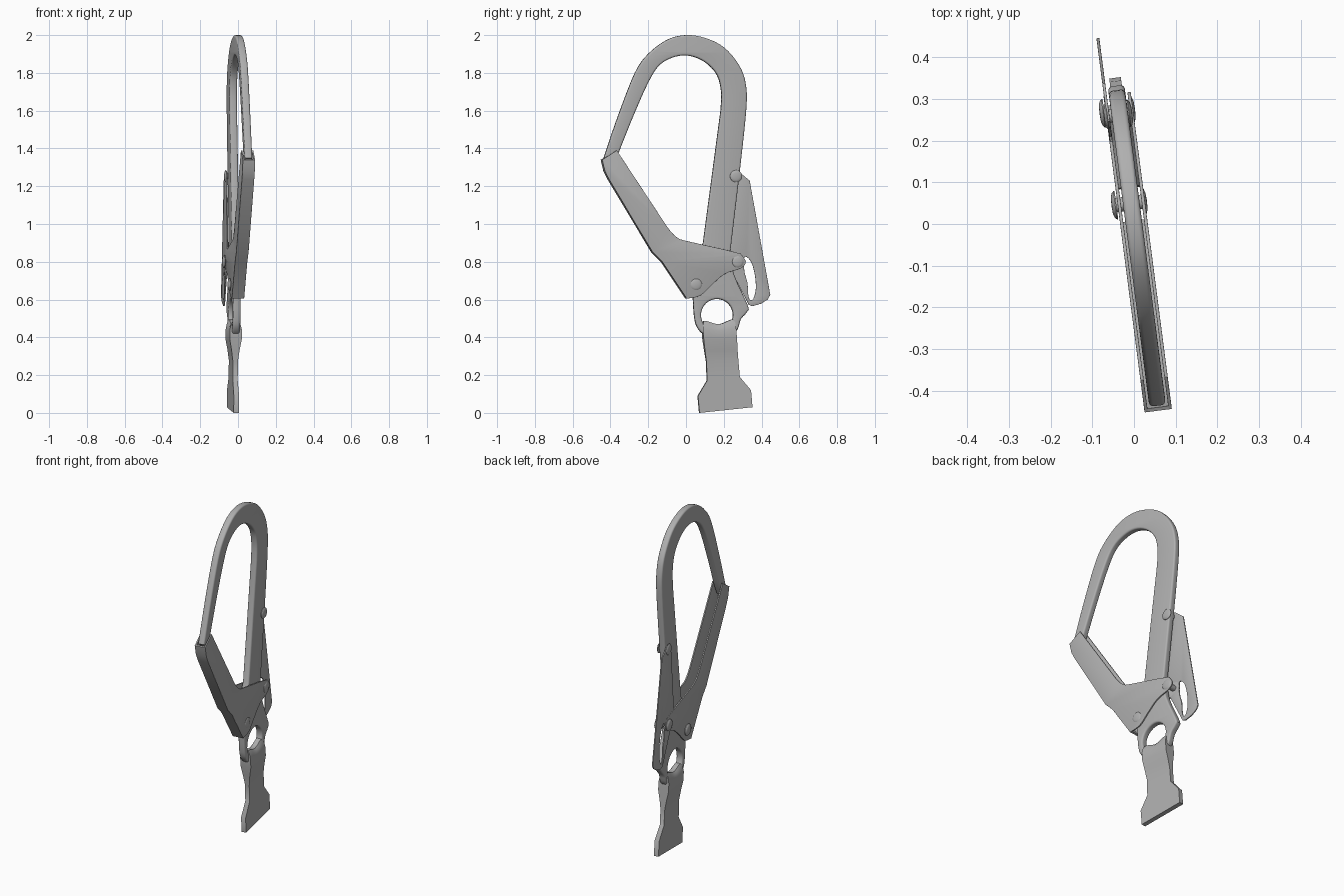
import bpy, bmesh, math
from mathutils import Matrix, Vector

if "Cube" in bpy.data.objects:
    bpy.data.objects.remove(bpy.data.objects["Cube"])

# Parts are drawn in a (y, z) plane with thickness along x, then yawed slightly
PERM = Matrix(((0, 0, 1, 0), (1, 0, 0, 0), (0, 1, 0, 0), (0, 0, 0, 1)))
PLACE = Matrix.Rotation(math.radians(7.4), 4, 'Z') @ Matrix.Diagonal((1, 1.01, 1, 1)) @ PERM

# Dark grey metal and webbing
GREY = bpy.data.materials.new("dark_grey")
GREY.diffuse_color = (0.43, 0.43, 0.43, 1)
GREY.use_nodes = True
GREY.node_tree.nodes["Principled BSDF"].inputs["Base Color"].default_value = GREY.diffuse_color


def finish(name, bm, angle=35):
    bmesh.ops.remove_doubles(bm, verts=bm.verts, dist=1e-5)
    bmesh.ops.recalc_face_normals(bm, faces=bm.faces)
    bm.transform(PLACE)
    me = bpy.data.meshes.new(name)
    bm.to_mesh(me)
    bm.free()
    me.materials.clear()
    me.materials.append(GREY)
    ob = bpy.data.objects.new(name, me)
    bpy.context.collection.objects.link(ob)
    bpy.ops.object.select_all(action='DESELECT')
    ob.select_set(True)
    bpy.context.view_layer.objects.active = ob
    bpy.ops.object.shade_smooth_by_angle(angle=math.radians(angle))
    return ob


def plate(name, loops, half, w=0.0, bevel=0.0, res=2):
    """Filled outline (first loop) with holes, thickness 2*half centred at w."""
    cu = bpy.data.curves.new(name + "_outline", 'CURVE')
    cu.dimensions, cu.fill_mode = '2D', 'BOTH'
    cu.extrude, cu.bevel_depth = half - bevel, bevel
    cu.bevel_resolution, cu.offset = res, -bevel
    for pts in loops:
        sp = cu.splines.new('POLY')
        sp.points.add(len(pts) - 1)
        for p, (y, z) in zip(sp.points, pts):
            p.co = (y, z, 0, 1)
        sp.use_cyclic_u = True
    tmp = bpy.data.objects.new(name + "_outline", cu)
    bpy.context.collection.objects.link(tmp)
    dg = bpy.context.evaluated_depsgraph_get()
    me = bpy.data.meshes.new_from_object(tmp.evaluated_get(dg))
    bm = bmesh.new()
    bm.from_mesh(me)
    bpy.data.objects.remove(tmp)
    bpy.data.meshes.remove(me)
    bmesh.ops.translate(bm, verts=bm.verts, vec=(0, 0, w))
    return finish(name, bm)


def spline(pts, n=4, closed=False):
    """Catmull-Rom curve through the points."""
    v = [Vector(p) for p in pts]
    v = [v[-1]] + v + v[:2] if closed else [v[0]] + v + [v[-1]]
    out = []
    for a, b, c, d in zip(v, v[1:], v[2:], v[3:]):
        for i in range(n):
            t = i / n
            out.append(tuple(0.5 * (2 * b + (c - a) * t + (2 * a - 5 * b + 4 * c - d) * t * t
                                    + (3 * b - a - 3 * c + d) * t ** 3)))
    return out if closed else out + [tuple(v[-1])]


def circle(y, z, r, n=32):
    return [(y + r * math.cos(i * math.tau / n), z + r * math.sin(i * math.tau / n)) for i in range(n)]


# Hook body: arch, spine and webbing eye
outer = spline([(-0.435, 1.35), (-0.36, 1.57), (-0.27, 1.80), (-0.2, 1.9), (-0.1, 1.975), (0, 2.0),
                (0.1, 1.985), (0.2, 1.935), (0.28, 1.84), (0.315, 1.74), (0.317, 1.6), (0.28, 1.25)])
lower = spline([(0.235, 0.87), (0.25, 0.74), (0.325, 0.57), (0.322, 0.535), (0.288, 0.495),
                (0.27, 0.44), (0.22, 0.4), (0.12, 0.4), (0.06, 0.45), (0.042, 0.52), (0.035, 0.62),
                (0.015, 0.68), (0.03, 0.76), (0.09, 0.9)], 3)
inner = spline([(0.183, 1.6), (0.186, 1.7), (0.163, 1.79), (0.1, 1.857), (0.02, 1.89), (-0.06, 1.885),
                (-0.14, 1.842), (-0.2, 1.75), (-0.28, 1.57), (-0.36, 1.37)])
plate("hook_body", [outer + lower + inner + [(-0.39, 1.31)], circle(0.163, 0.518, 0.085)],
      0.02, bevel=0.01, res=3)

# Gate: channel made of two side plates and a back wall
back = [(-0.447, 1.34), (-0.433, 1.28), (-0.41, 1.235), (-0.18, 0.85), (-0.13, 0.80), (0.0, 0.605)]
front = (spline([(0.0, 0.605), (0.07, 0.62), (0.13, 0.675), (0.2, 0.735), (0.285, 0.765), (0.312, 0.80),
                 (0.285, 0.843)], 4)[1:]
         + spline([(0.2, 0.865), (0.0, 0.91), (-0.045, 0.925), (-0.08, 0.955), (-0.11, 0.995)], 4)
         + [(-0.37, 1.39)])
for side, s in (("left", -1), ("right", 1)):
    plate("gate_side_" + side, [back + front], 0.004, w=s * 0.029, bevel=0.0015, res=1)
plate("gate_back_wall", [back + [(y + 0.008, z + 0.004) for y, z in reversed(back)]], 0.032)

# Release lever: slotted plate on one side of the spine
lever = [(0.235, 1.255), (0.25, 1.28), (0.285, 1.275), (0.34, 1.23), (0.449, 0.625), (0.435, 0.6),
         (0.40, 0.578), (0.355, 0.565), (0.335, 0.572), (0.25, 0.74), (0.2, 0.85)]
slot = spline([(0.312, 0.825), (0.345, 0.805), (0.366, 0.74), (0.373, 0.66), (0.36, 0.605),
               (0.342, 0.597), (0.332, 0.63), (0.328, 0.69), (0.312, 0.75)], 3, closed=True)
plate("release_lever", [lever, slot], 0.0035, w=-0.0285, bevel=0.0015, res=1)

# Rivets: lathed pin with domed heads on both sides
for name, y, z, r, shift, depth in (("pivot_rivet", 0.05, 0.68, 0.034, -0.005, 1),
                                    ("lock_rivet", 0.27, 0.80, 0.034, -0.005, 1),
                                    ("lever_rivet", 0.262, 1.253, 0.032, -0.004, 0.8)):
    bm = bmesh.new()
    prof = [(0, -0.043), (0.55, -0.042), (0.85, -0.039), (1, -0.034), (1, -0.031), (0.5, -0.031)]
    prof += [(a, -w) for a, w in reversed(prof)]
    vs = [bm.verts.new((a * r, 0, w * depth + shift)) for a, w in prof]
    es = [bm.edges.new(p) for p in zip(vs, vs[1:])]
    bmesh.ops.spin(bm, geom=vs + es, cent=(0, 0, 0), axis=(0, 0, 1), angle=math.tau, steps=24)
    bmesh.ops.translate(bm, verts=bm.verts, vec=(y, z, 0))
    finish(name, bm)

# Webbing strap: looped around the eye, flaring at the sewn end
rows = [  # left (y, z), right (y, z), half thickness
    (0.07, 0.0, 0.35, 0.03, 0.014), (0.062, 0.09, 0.342, 0.12, 0.014), (0.11, 0.17, 0.283, 0.19, 0.013),
    (0.107, 0.27, 0.275, 0.28, 0.013), (0.098, 0.33, 0.27, 0.335, 0.021), (0.09, 0.39, 0.266, 0.39, 0.032),
    (0.086, 0.44, 0.262, 0.44, 0.032), (0.088, 0.47, 0.258, 0.475, 0.025), (0.092, 0.487, 0.254, 0.497, 0.014)]
N = 12
bm = bmesh.new()
grids = []
for s in (-1, 1):
    g = []
    for k, (y0, z0, y1, z1, h) in enumerate(rows):
        wave = (0, 0, 0, 0, 0, 0, 0.2, 0.7, 1)[k] * 0.022
        g.append([bm.verts.new((y0 + (y1 - y0) * i / N,
                                z0 + (z1 - z0) * i / N - wave * math.sin(math.pi * i / N) ** 2, s * h))
                  for i in range(N + 1)])
    grids.append(g)
a, b = grids
for k in range(len(rows) - 1):
    for g in grids:
        for i in range(N):
            bm.faces.new((g[k][i], g[k][i + 1], g[k + 1][i + 1], g[k + 1][i]))
    for i in (0, N):
        bm.faces.new((a[k][i], a[k + 1][i], b[k + 1][i], b[k][i]))
for k in (0, len(rows) - 1):
    for i in range(N):
        bm.faces.new((a[k][i], a[k][i + 1], b[k][i + 1], b[k][i]))
finish("webbing_strap", bm, 40)
